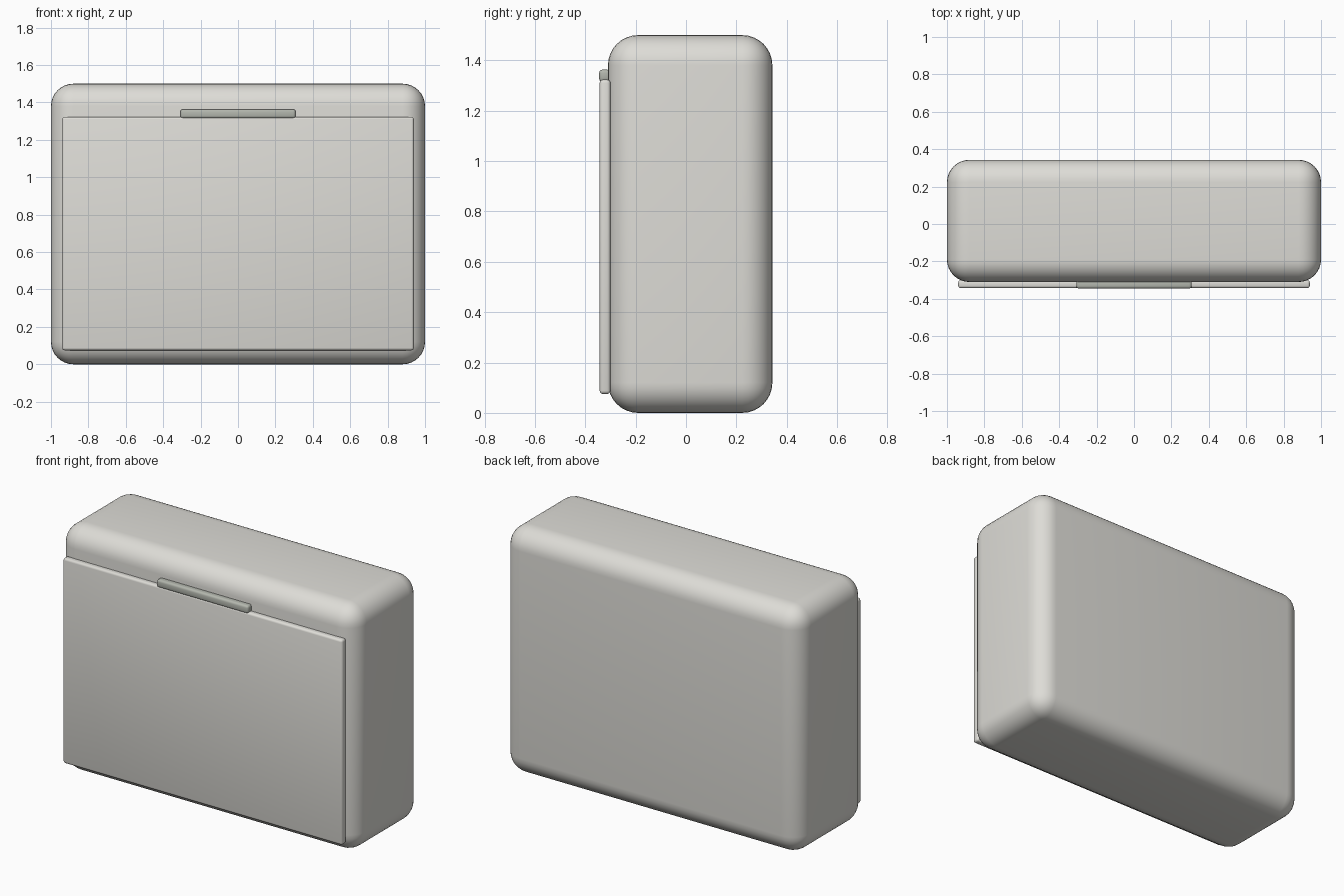
import bpy

cube = bpy.data.objects.get("Cube")
if cube:
    bpy.data.objects.remove(cube, do_unlink=True)


def material(name, rgb):
    mat = bpy.data.materials.new(name)
    mat.use_nodes = True
    colour = (*rgb, 1.0)
    mat.diffuse_color = colour
    mat.node_tree.nodes["Principled BSDF"].inputs["Base Color"].default_value = colour
    return mat


def rounded_box(name, low, high, radius, segments, mat):
    """Box between two corners with rounded edges."""
    centre = [(a + b) / 2 for a, b in zip(low, high)]
    bpy.ops.mesh.primitive_cube_add(size=1, location=centre)
    obj = bpy.context.object
    obj.name = name
    obj.scale = [b - a for a, b in zip(low, high)]
    bpy.ops.object.transform_apply(location=False, rotation=False, scale=True)
    bevel = obj.modifiers.new("Rounded edges", "BEVEL")
    bevel.width = radius
    bevel.segments = segments
    bpy.ops.object.modifier_apply(modifier=bevel.name)
    bpy.ops.object.shade_smooth_by_angle()
    obj.data.materials.append(mat)
    return obj


off_white = material("warm off white", (0.73, 0.72, 0.68))
grey = material("handle grey", (0.45, 0.47, 0.42))

# Main case
rounded_box("body", (-1, -0.31, 0), (1, 0.343, 1.5), 0.12, 8, off_white)

# Thin door on the front
rounded_box("front_door", (-0.94, -0.343, 0.075), (0.94, -0.3, 1.323), 0.013, 3, off_white)

# Grip bar along the top edge of the door
rounded_box("door_handle", (-0.308, -0.345, 1.315), (0.308, -0.3, 1.363), 0.013, 3, grey)
